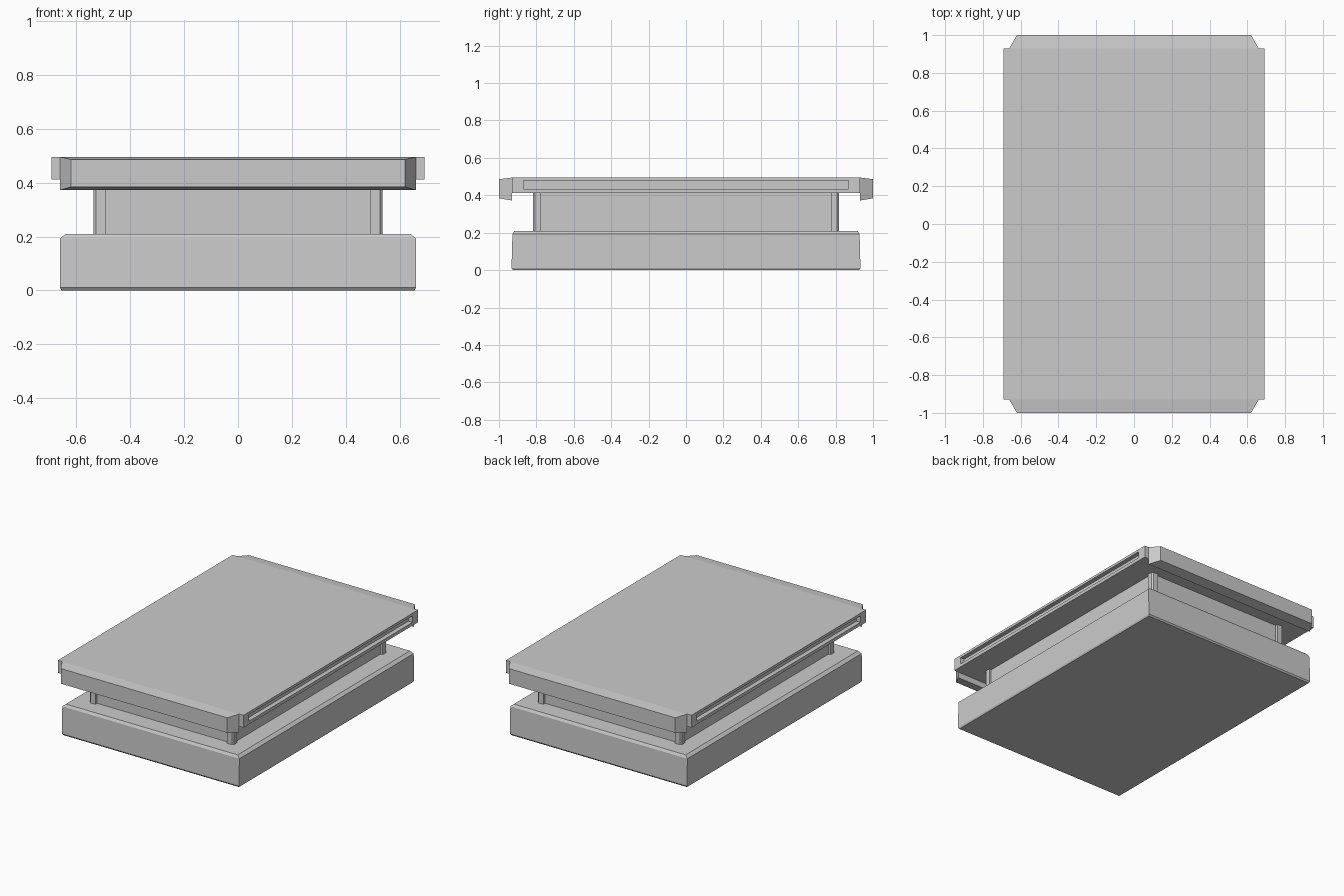
import bpy, bmesh

if "Cube" in bpy.data.objects:
    bpy.data.objects.remove(bpy.data.objects["Cube"])


def finish(name, bm):
    bmesh.ops.recalc_face_normals(bm, faces=bm.faces)
    mesh = bpy.data.meshes.new(name)
    bm.to_mesh(mesh)
    bm.free()
    obj = bpy.data.objects.new(name, mesh)
    bpy.context.collection.objects.link(obj)
    return obj


def loft(name, rings):
    """Join closed loops of points into a capped solid."""
    bm = bmesh.new()
    loops = [[bm.verts.new(p) for p in ring] for ring in rings]
    n = len(loops[0])
    for a, b in zip(loops, loops[1:]):
        for i in range(n):
            j = (i + 1) % n
            bm.faces.new((a[i], a[j], b[j], b[i]))
    bm.faces.new(loops[0])
    bm.faces.new(loops[-1])
    return finish(name, bm)


def rect(hx, hy, z):
    return [(-hx, -hy, z), (hx, -hy, z), (hx, hy, z), (-hx, hy, z)]


# Base block with bevelled lower and upper rims
loft("base", [rect(0.655, 0.925, 0), rect(0.66, 0.933, 0.01),
              rect(0.66, 0.928, 0.193), rect(0.64, 0.918, 0.21)])

# Recessed neck
loft("neck", [rect(0.52, 0.80, 0.205), rect(0.52, 0.80, 0.415)])

# Chamfered corner posts of the neck
for sx, side in ((-1, "left"), (1, "right")):
    for sy, end in ((-1, "front"), (1, "back")):
        plan = [(0.49, 0.775), (0.536, 0.775), (0.536, 0.808),
                (0.527, 0.818), (0.49, 0.818)]
        loft(f"{end}_{side}_post",
             [[(sx * x, sy * y, z) for x, y in plan] for z in (0.205, 0.415)])

# Top slab with a long groove sunk into each side
slab = loft("top_slab", [rect(0.692, 0.93, 0.412), rect(0.692, 0.93, 0.495)])
bm = bmesh.new()
bm.from_mesh(slab.data)
for s in (-1, 1):
    face = next(f for f in bm.faces if f.normal.x * s > 0.9)
    bmesh.ops.inset_individual(bm, faces=[face], thickness=0.02)
    for v in face.verts:
        v.co.y = 0.87 if v.co.y > 0 else -0.87
        v.co.z = 0.478 if v.co.z > 0.45 else 0.434
    hole = bmesh.ops.extrude_discrete_faces(bm, faces=[face])["faces"][0]
    for v in hole.verts:
        v.co.x -= s * 0.03
bm.to_mesh(slab.data)
bm.free()

# Tapered end caps that hang below the slab
for s, end in ((-1, "front"), (1, "back")):
    rings = []
    for hx, y, z0, z1 in ((0.66, 0.93, 0.372, 0.495), (0.62, 1.0, 0.384, 0.486)):
        rings.append([(-hx, s * y, z0), (hx, s * y, z0),
                      (hx, s * y, z1), (-hx, s * y, z1)])
    loft(f"{end}_end_cap", rings)
